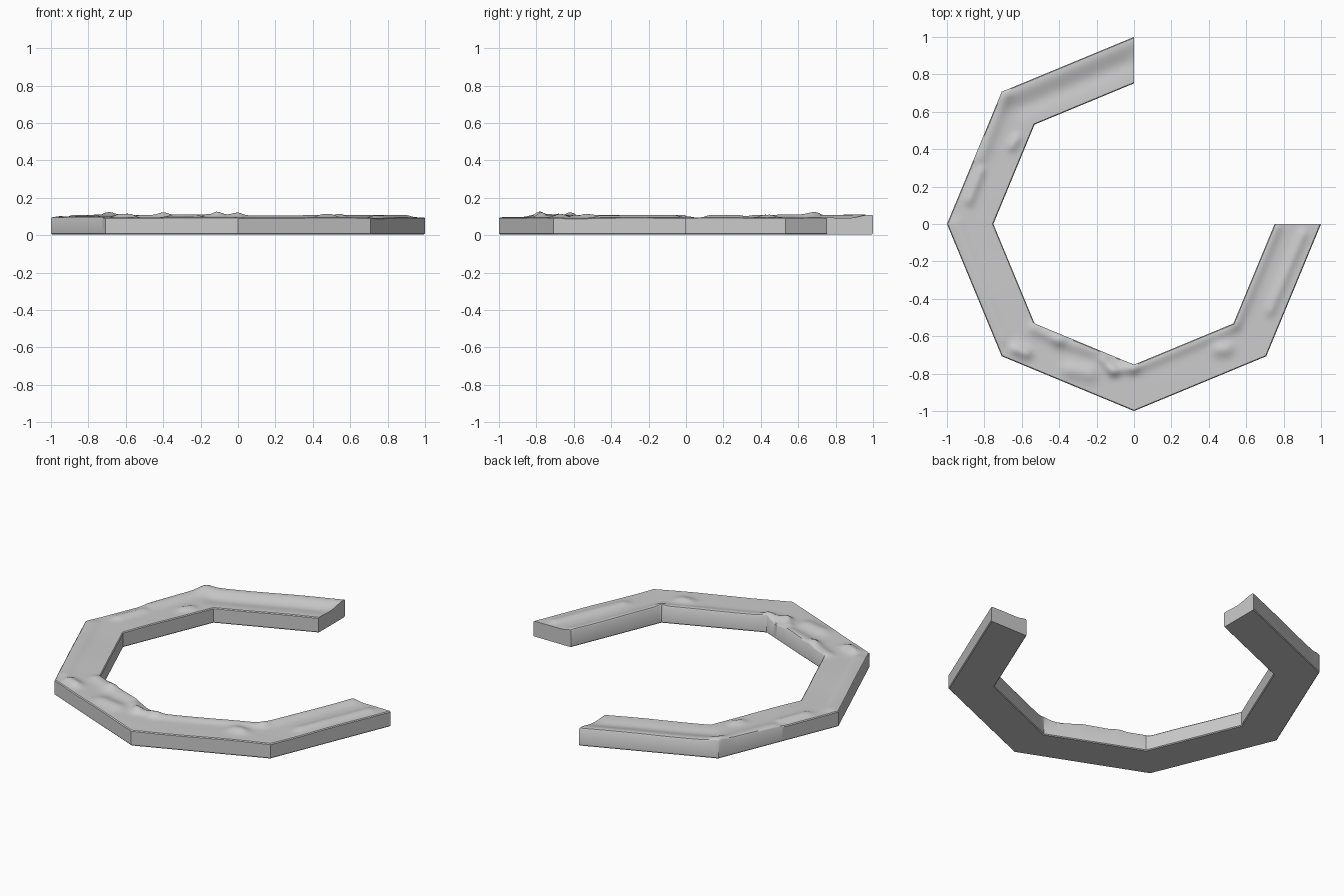
import bpy, bmesh, math
from mathutils import Vector

if "Cube" in bpy.data.objects:
    bpy.data.objects.remove(bpy.data.objects["Cube"])

OUT, INN = 1.0, 0.752
BASE, TOP = 0.005, 0.095
STEPS, ACROSS = 40, 28

# Soft lips, mounds and hollows: start, end, width, height
FEATURES = [
    # raised lip and hollow of the first side
    ((0.0, 0.98), (-0.69, 0.69), 0.055, 0.015),
    ((-0.05, 0.85), (-0.60, 0.62), 0.05, -0.008),
    # second side
    ((-0.69, 0.69), (-0.82, 0.36), 0.04, 0.013),
    ((-0.65, 0.42), (-0.63, 0.45), 0.03, 0.014),
    ((-0.82, 0.28), (-0.88, 0.13), 0.03, 0.014),
    # third side
    ((-0.95, 0.0), (-0.70, -0.62), 0.035, 0.008),
    # fourth side: stepped inner lip and mounds
    ((-0.63, -0.67), (-0.58, -0.69), 0.035, 0.022),
    ((-0.53, -0.56), (-0.40, -0.62), 0.035, 0.014),
    ((-0.40, -0.62), (-0.20, -0.68), 0.04, 0.014),
    ((-0.34, -0.78), (-0.24, -0.80), 0.045, 0.015),
    ((-0.16, -0.73), (-0.11, -0.79), 0.03, 0.016),
    # fifth side: inner lip and mound
    ((-0.11, -0.78), (0.0, -0.77), 0.03, 0.014),
    ((0.0, -0.77), (0.53, -0.55), 0.035, 0.012),
    ((0.46, -0.67), (0.49, -0.67), 0.04, 0.018),
    # last side
    ((0.76, -0.02), (0.55, -0.52), 0.035, 0.014),
    ((0.90, -0.06), (0.73, -0.46), 0.03, 0.012),
]


def rock_height(p):
    """Worn stone surface height at a plan position."""
    h = TOP + 0.0015 * math.sin(9 * p.x + 4 * p.y) + 0.001 * math.sin(13 * p.y)
    for a, b, width, amount in FEATURES:
        a, b = Vector(a), Vector(b)
        d = b - a
        t = max(0, min(1, (p - a).dot(d) / d.length_squared))
        h += amount * math.exp(-((p - a - d * t).length / width) ** 2)
    return h


# Six sides of an octagonal ring, from +y round to +x
corners = [Vector((math.cos(math.radians(a)), math.sin(math.radians(a))))
           for a in range(90, 361, 45)]
path = []
for a, b in zip(corners, corners[1:]):
    path += [a.lerp(b, i / STEPS) for i in range(STEPS)]
path.append(corners[-1])

# Cross-section radii with fine chamfers along the edges
EDGE = 0.005
radii = [OUT] + [OUT - EDGE + (INN - OUT + 2 * EDGE) * i / ACROSS
                 for i in range(ACROSS + 1)] + [INN]

bm = bmesh.new()
loops = []
for c in path:
    section = [(OUT - EDGE, BASE), (OUT, BASE + EDGE)]
    for r in radii:
        section.append((r, rock_height(c * r) - (EDGE if r in (OUT, INN) else 0)))
    section += [(INN, BASE + EDGE), (INN + EDGE, BASE)]
    loops.append([bm.verts.new((c.x * r, c.y * r, z)) for r, z in section])
for l1, l2 in zip(loops, loops[1:]):
    n = len(l1)
    for i in range(n):
        j = (i + 1) % n
        bm.faces.new((l1[i], l1[j], l2[j], l2[i]))
bm.faces.new(loops[0])
bm.faces.new(loops[-1][::-1])
bmesh.ops.recalc_face_normals(bm, faces=bm.faces)

mesh = bpy.data.meshes.new("stone_ring")
bm.to_mesh(mesh)
bm.free()
ring = bpy.data.objects.new("stone_ring", mesh)
bpy.context.collection.objects.link(ring)
bpy.context.view_layer.objects.active = ring
ring.select_set(True)
bpy.ops.object.shade_smooth_by_angle(angle=math.radians(40))
